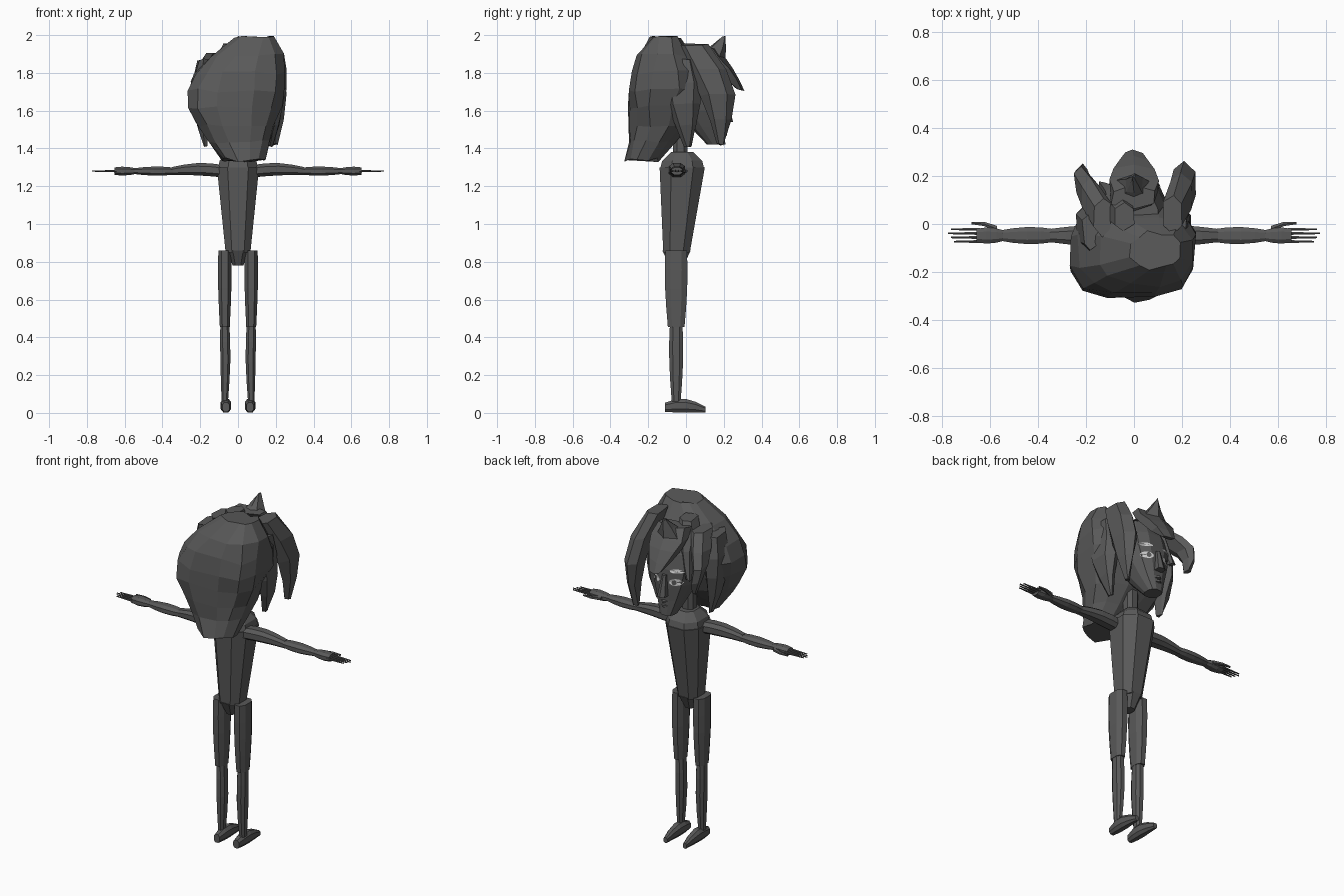
import bpy, bmesh, math, random
from mathutils import Vector
from mathutils.bvhtree import BVHTree

random.seed(4)
if "Cube" in bpy.data.objects:
    bpy.data.objects.remove(bpy.data.objects["Cube"])


def material(name, value):
    m = bpy.data.materials.new(name)
    m.use_nodes = True
    colour = (value, value, value, 1)
    m.diffuse_color = colour
    m.node_tree.nodes["Principled BSDF"].inputs["Base Color"].default_value = colour
    return m


CHARCOAL = material("charcoal", 0.1)
PALE = material("pale_grey", 0.6)


def finish(name, bm, mat):
    bmesh.ops.recalc_face_normals(bm, faces=bm.faces)
    mesh = bpy.data.meshes.new(name)
    bm.to_mesh(mesh)
    bm.free()
    mesh.materials.append(mat)
    ob = bpy.data.objects.new(name, mesh)
    bpy.context.collection.objects.link(ob)
    return ob


def skin(name, axis, rings, sides, jitter, flip):
    """Join rounded-box sections (position, centre, radii) strung along an axis."""
    bm = bmesh.new()
    loops = []
    for position, centre, radii in rings:
        loop = []
        for i in range(sides):
            angle = 2 * math.pi * (i + 0.5) / sides
            p, q = [c + r * math.copysign(abs(f) ** 0.8, f) for c, r, f in
                    zip(centre, radii, (math.cos(angle), math.sin(angle)))]
            order = {"x": (position, p, q), "y": (p, position, q), "z": (p, q, position)}
            co = Vector([c + random.uniform(-jitter, jitter) for c in order[axis]])
            co.x *= flip
            loop.append(bm.verts.new(co))
        loops.append(loop)
    for low, high in zip(loops, loops[1:]):
        for i in range(sides):
            bm.faces.new((low[i - 1], low[i], high[i], high[i - 1]))
    bm.faces.new(loops[0])
    bm.faces.new(loops[-1])
    return finish(name, bm, CHARCOAL)


def tube(name, axis, span, centre, size, taper=1, bulge=0, lean=(0, 0), bow=(0, 0),
         steps=4, sides=8, jitter=0, flip=1):
    """Section scaled from 1 to taper along the span, swelling and bowing mid-way."""
    rings = []
    for i in range(steps + 1):
        t = i / steps
        arch = math.sin(math.pi * t)
        scale = (1 + (taper - 1) * t) * (1 + bulge * arch)
        rings.append((span[0] + (span[1] - span[0]) * t,
                      [c + l * t + b * arch for c, l, b in zip(centre, lean, bow)],
                      [s * scale for s in size]))
    return skin(name, axis, rings, sides, jitter, flip)


def lock(name, span, centre, size, taper, **shape):
    return tube(name, "z", span, centre, size, taper, sides=6, jitter=0.007, **shape)


# Torso and neck
tube("pelvis", "z", span=(0.78, 0.86), centre=(0, -0.05), size=(0.03, 0.04), taper=2, steps=1)
tube("torso", "z", span=(0.85, 1.3), centre=(0, -0.05), size=(0.07, 0.075), taper=1.7,
     lean=(0, 0.03), steps=3)
tube("shoulders", "z", span=(1.29, 1.38), centre=(0, -0.02), size=(0.115, 0.125),
     taper=0.5, bulge=0.2, steps=2)
tube("neck", "z", span=(1.34, 1.52), centre=(0, -0.03), size=(0.04, 0.04), steps=1)

# Head with nose and lips
head = tube("head", "z", span=(1.42, 1.87), centre=(0, 0.16), size=(0.045, 0.05), taper=2.3,
            bulge=0.75, lean=(0, -0.14), bow=(0, -0.03), steps=5, sides=12)
tube("nose", "z", span=(1.54, 1.66), centre=(0, 0.22), size=(0.028, 0.03), taper=0.5,
     lean=(0, -0.02), steps=2, sides=6)
for label, z in (("upper", 1.5), ("lower", 1.475)):
    tube(label + "_lip", "x", span=(-0.04, 0.04), centre=(0.185, z), size=(0.01, 0.005),
         bulge=1, bow=(0.015, 0), steps=2, sides=6)

# Eyes and brows, laid as thin patches over the face
face_tree = BVHTree.FromObject(head, bpy.context.evaluated_depsgraph_get())


def patch(name, centre, size, lift, mat):
    bm = bmesh.new()

    def on_face(radius, angle):
        x = centre[0] + radius * size[0] * math.cos(angle)
        z = centre[1] + radius * size[1] * math.sin(angle)
        hit = face_tree.ray_cast(Vector((x, 1, z)), Vector((0, -1, 0)))[0]
        return bm.verts.new((x, hit.y + lift, z))

    hub = on_face(0, 0)
    rim = [on_face(1, i * math.pi / 6) for i in range(12)]
    for i in range(12):
        bm.faces.new((hub, rim[i], rim[i - 1]))
    ob = finish(name, bm, mat)
    if ob.data.polygons[0].normal.y < 0:
        ob.data.flip_normals()


for side, s in (("left", 1), ("right", -1)):
    patch(side + "_eye", (s * 0.065, 1.625), (0.034, 0.02), 0.004, PALE)
    patch(side + "_pupil", (s * 0.06, 1.625), (0.012, 0.015), 0.008, CHARCOAL)
    patch(side + "_brow", (s * 0.07, 1.69), (0.04, 0.012), 0.006, PALE)

# Main hair mass: narrow nape, broad sides, rounded crown leaning left
hair_rings = []
HAIR_STEPS = 7
for i in range(HAIR_STEPS + 1):
    t = i / HAIR_STEPS
    fullness = math.sin(math.pi * (0.1 + 0.82 * t ** 1.3)) ** 0.7
    centre = (0.03 - 0.06 * math.sin(math.pi * t) + 0.06 * t * t,
              -0.11 - 0.12 * (1 - t) ** 4)
    hair_rings.append((1.34 + 0.645 * t, centre, (0.265 * fullness, 0.2 * fullness)))
skin("hair_mass", "z", hair_rings, sides=12, jitter=0.012, flip=1)

# Fringe and hanging locks, each from its lower tip upward
lock("hair_fringe", span=(1.71, 1.93), centre=(0, 0.29), size=(0.04, 0.02), taper=2.5,
     bulge=0.4, lean=(0, -0.18))
lock("hair_spike", span=(1.88, 1.99), centre=(0, 0.13), size=(0.08, 0.08), taper=0.05,
     lean=(0, 0.07), steps=2)
lock("hair_fringe_side", span=(1.65, 1.95), centre=(-0.13, 0.16), size=(0.015, 0.02), taper=3,
     bulge=0.5, lean=(0.09, -0.13))
lock("hair_lock_left", span=(1.42, 1.95), centre=(0.2, 0.18), size=(0.01, 0.02), taper=4,
     bulge=0.8, lean=(-0.04, -0.14), bow=(0.03, 0.06))
lock("hair_lock_right", span=(1.61, 1.9), centre=(-0.2, 0.21), size=(0.01, 0.02), taper=4,
     bulge=0.4, lean=(0.07, -0.18), bow=(-0.05, 0.05))
for side, s in (("left", 1), ("right", -1)):
    lock("hair_sideburn_" + side, span=(1.41, 1.87), centre=(0.175, 0.01), size=(0.01, 0.02),
         taper=4, bulge=0.8, lean=(0, -0.04), bow=(0.02, 0), flip=s)

# Limbs, built once per side about shared centre lines
ARM_LINE = (-0.048, 1.28)
LEG_LINE = (0.07, -0.052)
for side, s in (("left", 1), ("right", -1)):
    tube(side + "_upper_arm", "x", span=(0.08, 0.35), centre=ARM_LINE, size=(0.045, 0.035),
         taper=0.65, bulge=0.2, bow=(0, 0.01), flip=s)
    tube(side + "_forearm", "x", span=(0.33, 0.56), centre=ARM_LINE, size=(0.028, 0.019),
         taper=0.8, bulge=0.5, flip=s)
    tube(side + "_hand", "x", span=(0.53, 0.655), centre=ARM_LINE, size=(0.02, 0.014),
         taper=1.5, bulge=0.4, steps=3, flip=s)
    tube(side + "_thumb", "x", span=(0.57, 0.675), centre=(-0.02, 1.28), size=(0.014, 0.012),
         taper=0.4, lean=(0.024, 0), bow=(0.008, 0), steps=2, sides=6, flip=s)
    for n in range(4):
        tube(f"{side}_finger_{n + 1}", "x", span=(0.64, 0.773 - 0.012 * abs(n - 2)),
             centre=(0.017 * n - 0.073, 1.28), size=(0.007, 0.006), taper=0.5,
             steps=2, sides=6, flip=s)
    tube(side + "_thigh", "z", span=(0.455, 0.86), centre=LEG_LINE, size=(0.028, 0.047),
         taper=1.3, bulge=0.15, flip=s)
    tube(side + "_shin", "z", span=(0.06, 0.48), centre=LEG_LINE, size=(0.018, 0.025),
         taper=1.4, bulge=0.3, bow=(-0.003, 0), flip=s)
    tube(side + "_foot", "y", span=(-0.11, 0.103), centre=(0.064, 0.03), size=(0.02, 0.026),
         taper=0.65, bulge=0.8, lean=(0, -0.013), bow=(0, 0.015), flip=s)
